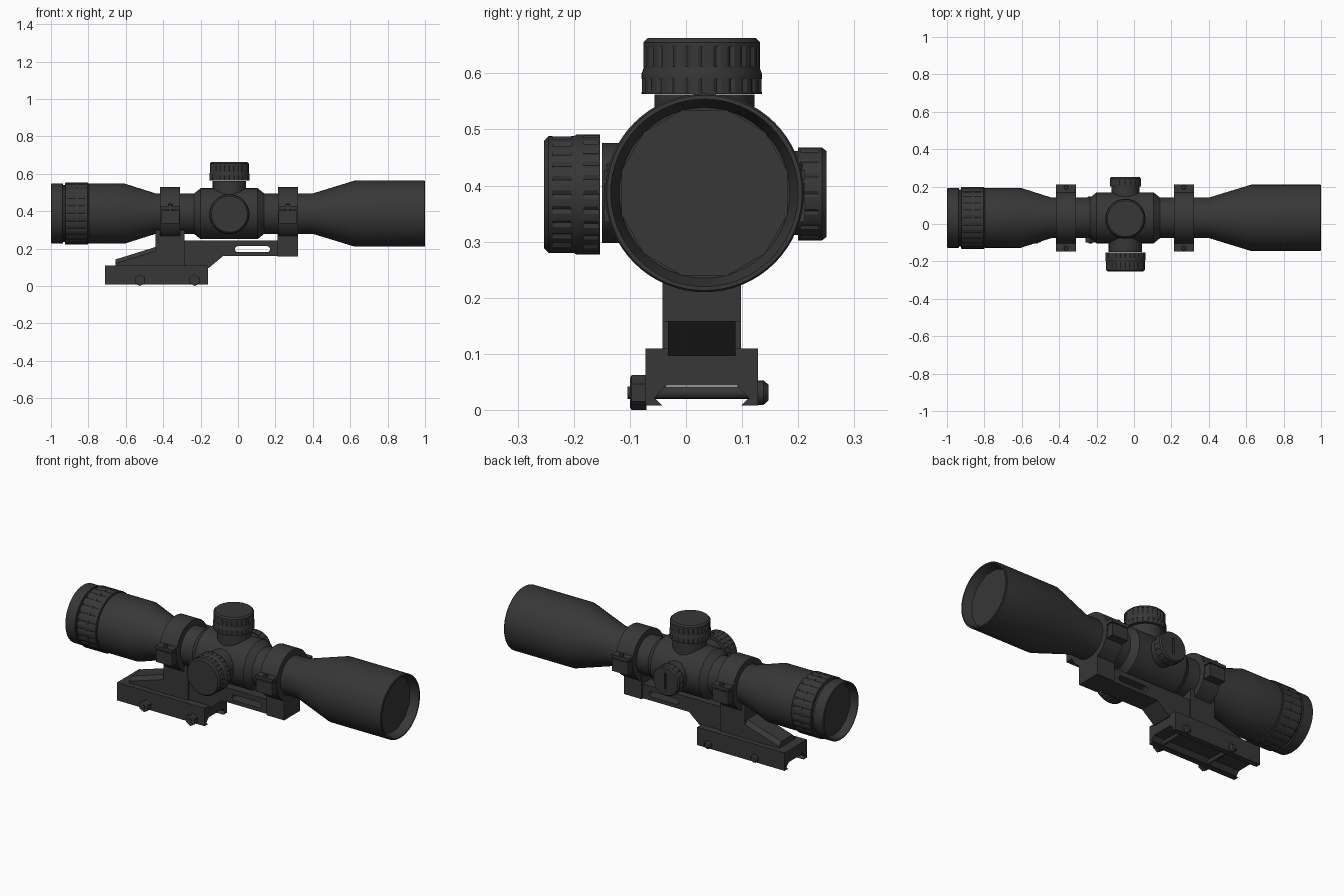
import bpy, bmesh, math

if "Cube" in bpy.data.objects:
    bpy.data.objects.remove(bpy.data.objects["Cube"])

CY, CZ = 0.033, 0.387      # optical axis
TX = -0.046                # turret position along the tube
BY = 0.028                 # mount centre line

mat = bpy.data.materials.new("matte_black")
mat.diffuse_color = (0.038, 0.038, 0.038, 1)
mat.use_nodes = True
mat.node_tree.nodes["Principled BSDF"].inputs["Base Color"].default_value = mat.diffuse_color


def loft(name, rings):
    """Skin a list of equal-length point rings and cap both ends."""
    bm = bmesh.new()
    rows = [[bm.verts.new(p) for p in r] for r in rings]
    n = len(rows[0])
    for a, b in zip(rows, rows[1:]):
        for i in range(n):
            j = (i + 1) % n
            bm.faces.new((a[i], a[j], b[j], b[i]))
    bm.faces.new(rows[0][::-1])
    bm.faces.new(rows[-1])
    bmesh.ops.remove_doubles(bm, verts=bm.verts, dist=1e-5)
    bmesh.ops.recalc_face_normals(bm, faces=bm.faces)
    me = bpy.data.meshes.new(name)
    bm.to_mesh(me)
    bm.free()
    me.materials.append(mat)
    ob = bpy.data.objects.new(name, me)
    bpy.context.collection.objects.link(ob)
    return ob


def lathe(name, axis, centre, profile, segs=64, every=6, phase=0.0):
    """Revolve (position, radius[, groove depth]) about an axis."""
    rings = []
    for p in profile:
        t, r, g = p if len(p) == 3 else (*p, 0)
        ring = []
        for i in range(segs):
            a = math.tau * i / segs + phase
            rr = r - (g if i % every == 0 else 0)
            u, v = centre[0] + rr * math.cos(a), centre[1] + rr * math.sin(a)
            ring.append({'x': (t, u, v), 'y': (u, t, v), 'z': (u, v, t)}[axis])
        rings.append(ring)
    return loft(name, rings)


def prism_y(name, pts, y0, y1):
    return loft(name, [[(x, y, z) for x, z in pts] for y in (y0, y1)])


def prism_x(name, pts, x0, x1):
    return loft(name, [[(x, y, z) for y, z in pts] for x in (x0, x1)])


def box(name, x0, x1, y0, y1, z0, z1):
    return prism_x(name, [(y0, z0), (y1, z0), (y1, z1), (y0, z1)], x0, x1)


def cut(ob, cutter):
    m = ob.modifiers.new("cut", 'BOOLEAN')
    m.object, m.solver = cutter, 'EXACT'
    cutter.hide_render = True
    cutter.hide_viewport = True


def grooved(t0, t1, r, g):
    """Profile points for a band of shallow grooves."""
    return [(t0, r), (t0, r, g), (t1, r, g), (t1, r)]


AX = (CY, CZ)
# Main tube with objective bell and both recessed ends
lathe("scope_tube", 'x', AX, [
    (-0.955, 0.142), (-0.995, 0.148), (-1.0, 0.152), (-0.997, 0.16), (-0.937, 0.16),
    (-0.935, 0.152), (-0.925, 0.152), (-0.8, 0.155), (-0.797, 0.16), (-0.605, 0.16),
    (-0.44, 0.108), (-0.235, 0.108), (-0.2, 0.136), (0.105, 0.136), (0.14, 0.108),
    (0.40, 0.108), (0.625, 0.177), (0.996, 0.177), (1.0, 0.174), (1.0, 0.167),
    (0.99, 0.163), (0.95, 0.152)])
# Lenses
lathe("objective_lens", 'x', AX, [(0.945, 0.153), (0.953, 0.153)], segs=12, phase=0.26)
lathe("eyepiece_lens", 'x', AX, [(-0.958, 0.142), (-0.95, 0.142)], segs=12, phase=0.26)
# Magnification ring
lathe("zoom_ring", 'x', AX,
      [(-0.925, 0.15), (-0.925, 0.163), (-0.921, 0.166)]
      + grooved(-0.915, -0.865, 0.166, 0.005) + grooved(-0.855, -0.815, 0.166, 0.005)
      + [(-0.804, 0.166), (-0.8, 0.163), (-0.8, 0.15)], segs=96, every=4)

# Elevation turret
lathe("elevation_neck", 'z', (TX, CY), [(0.42, 0.089), (0.562, 0.089)])
lathe("elevation_turret", 'z', (TX, CY - 0.005),
      [(0.563, 0.1), (0.563, 0.107)] + grooved(0.567, 0.59, 0.107, 0.004)
      + [(0.6, 0.107), (0.608, 0.104)] + grooved(0.612, 0.648, 0.104, 0.004)
      + [(0.655, 0.104), (0.663, 0.096)], segs=96, every=4)

# Windage turret on the front side
lathe("windage_neck", 'y', (TX, CZ), [(-0.15, 0.089), (0.0, 0.089)])
lathe("windage_turret", 'y', (TX, CZ - 0.003),
      [(-0.153, 0.1), (-0.153, 0.107)] + grooved(-0.157, -0.182, 0.107, 0.004)
      + [(-0.195, 0.107), (-0.2, 0.104)] + grooved(-0.205, -0.238, 0.104, 0.004)
      + [(-0.245, 0.104), (-0.253, 0.096)], segs=96, every=4)

# Side dial on the back
lathe("side_dial_neck", 'y', (TX, CZ), [(0.06, 0.075), (0.2, 0.075)])
dial = lathe("side_dial", 'y', (TX, CZ - 0.002),
             [(0.2, 0.076), (0.2, 0.083)] + grooved(0.205, 0.235, 0.083, 0.003)
             + [(0.242, 0.083), (0.25, 0.077)], segs=96, every=6)
cut(dial, box("dial_slot_cutter", TX - 0.005, TX + 0.005, 0.242, 0.26, CZ - 0.045, CZ + 0.045))

# Clamp rings with split flanges and screws
for tag, x0, x1 in (("rear", -0.417, -0.31), ("front", 0.213, 0.32)):
    lathe(f"{tag}_ring", 'x', AX, [(x0, 0.1), (x0, 0.142), (x1, 0.142), (x1, 0.1)])
    xm = (x0 + x1) / 2
    for side in (-1, 1):
        a, b = sorted((CY + side * 0.12, CY + side * 0.179))
        box(f"{tag}_lower_flange", x0 + 0.004, x1 - 0.004, a, b, 0.335, 0.405)
        box(f"{tag}_upper_flange", x0, x1, a, b, 0.41, 0.428)
        lathe(f"{tag}_ring_screw", 'z', (xm, CY + side * 0.163),
              [(0.4, 0.012), (0.437, 0.012), (0.441, 0.009)], segs=16)

# Mount: uprights, cantilever arm with slot, rear wedge
box("rear_upright", -0.44, -0.285, BY - 0.07, BY + 0.07, 0.1, 0.3)
box("front_upright", 0.21, 0.32, BY - 0.07, BY + 0.07, 0.158, 0.29)
arm = prism_y("mount_arm", [(-0.3, 0.097), (-0.155, 0.097), (-0.08, 0.16), (0.22, 0.16),
                            (0.22, 0.242), (-0.3, 0.242)], BY - 0.06, BY + 0.06)
slot = []
for cx, start in ((0.155, -90), (0.0, 90)):
    for k in range(9):
        a = math.radians(start + k * 22.5)
        slot.append((cx + 0.016 * math.cos(a), 0.197 + 0.016 * math.sin(a)))
cut(arm, prism_y("arm_slot_cutter", slot, -0.2, 0.25))


def wedge_section(x, h):
    half = [(0.07, 0.1), (0.07, h - 0.022), (0.05, h)]
    return [(x, BY + y, z) for y, z in half] + [(x, BY - y, z) for y, z in half[::-1]]


loft("rear_wedge", [wedge_section(-0.655, 0.142), wedge_section(-0.43, 0.212)])

# Rail clamp base with dovetail channel
half = [(0.1, 0.11), (0.1, 0.008), (0.07, 0.008), (0.084, 0.022), (0.062, 0.044)]
prism_x("rail_base", [(BY + y, z) for y, z in half] + [(BY - y, z) for y, z in half[::-1]],
        -0.71, -0.16)

# Cross bolts with hex nuts
for bx in (-0.525, -0.232):
    lathe("cross_bolt", 'y', (bx, 0.031), [(-0.104, 0.011), (0.14, 0.011)], segs=16)
    lathe("hex_nut", 'y', (bx, 0.031), [(-0.1, 0.026), (-0.097, 0.031), (-0.07, 0.031)],
          segs=6, phase=math.pi / 6)
    lathe("bolt_head", 'y', (bx, 0.031), [(0.125, 0.022), (0.138, 0.022), (0.147, 0.014)], segs=16)

# Smooth shading with crisp edges
for ob in bpy.context.collection.objects:
    if not ob.hide_render:
        ob.select_set(True)
        bpy.context.view_layer.objects.active = ob
bpy.ops.object.shade_smooth_by_angle(angle=math.radians(30))
